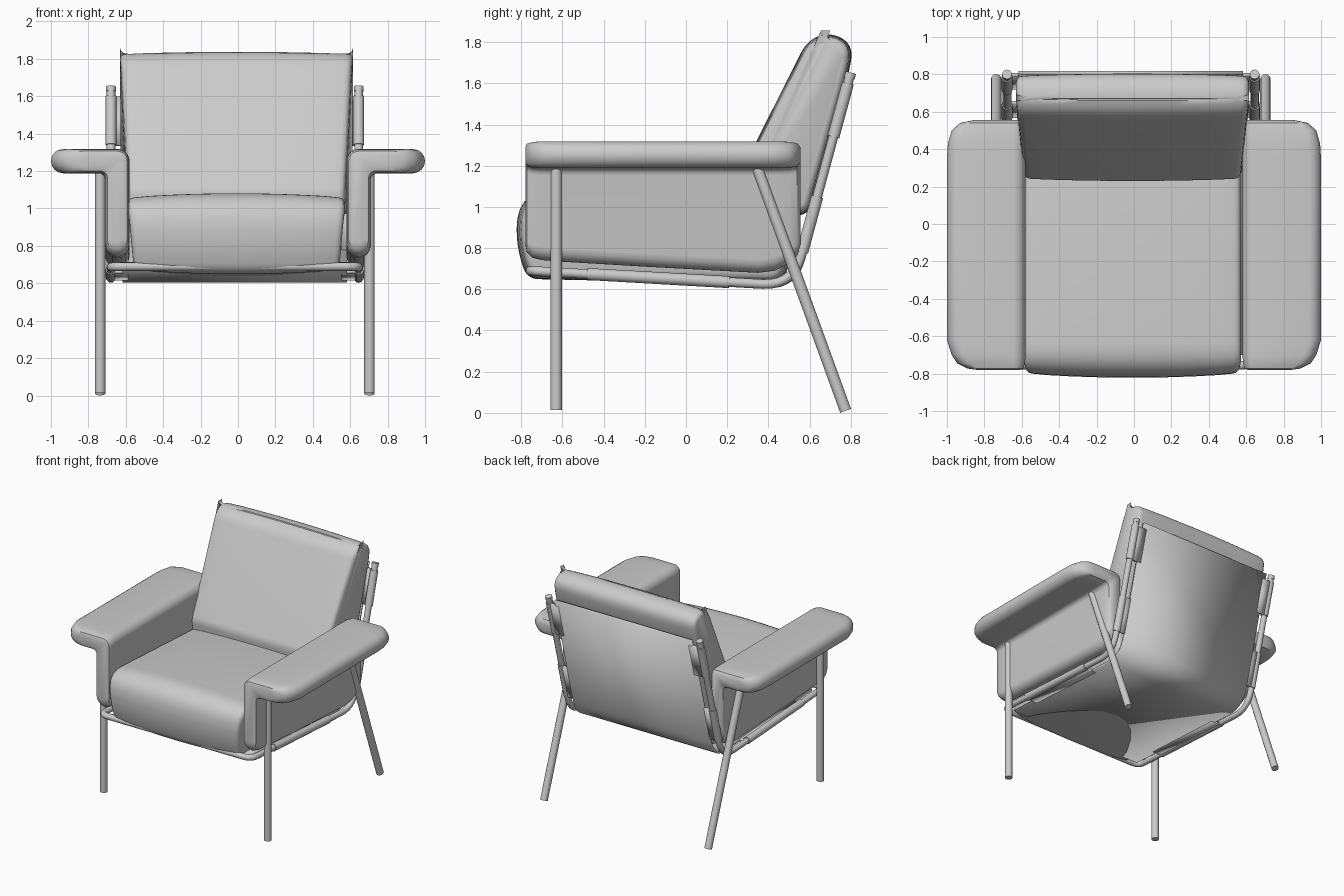
import bpy, math
from mathutils import Vector

if "Cube" in bpy.data.objects:
    bpy.data.objects.remove(bpy.data.objects["Cube"])

CX, HALF = -0.017, 0.662          # frame centre line and half width


def finish(ob, angle=40):
    bpy.ops.object.select_all(action='DESELECT')
    ob.select_set(True)
    bpy.context.view_layer.objects.active = ob
    bpy.ops.object.shade_smooth_by_angle(angle=math.radians(angle))


def mesh_object(name, verts, faces):
    me = bpy.data.meshes.new(name)
    me.from_pydata([tuple(v) for v in verts], [], faces)
    me.update()
    ob = bpy.data.objects.new(name, me)
    bpy.context.collection.objects.link(ob)
    return ob


def loft(name, rings):
    """Skin closed rings and cap both ends."""
    n = len(rings[0])
    verts = [v for r in rings for v in r]
    faces = [(i*n + j, i*n + (j+1) % n, (i+1)*n + (j+1) % n, (i+1)*n + j)
             for i in range(len(rings)-1) for j in range(n)]
    faces += [tuple(range(n))[::-1], tuple(range(len(verts)-n, len(verts)))]
    ob = mesh_object(name, verts, faces)
    finish(ob)
    return ob


def rounded(points, closed=False, steps=7):
    """points: (position, cut); each corner becomes a short curve."""
    out, n = [], len(points)
    for i, (p, cut) in enumerate(points):
        p = Vector(p)
        if cut == 0 or (not closed and i in (0, n-1)):
            out.append(p)
            continue
        a = p + (Vector(points[i-1][0]) - p).normalized() * cut
        b = p + (Vector(points[(i+1) % n][0]) - p).normalized() * cut
        for k in range(steps + 1):
            t = k / steps
            out.append(a*(1-t)**2 + p*2*t*(1-t) + b*t*t)
    return out


def tube(name, pts, radius):
    cu = bpy.data.curves.new(name, 'CURVE')
    cu.dimensions = '3D'
    cu.bevel_depth, cu.bevel_resolution, cu.use_fill_caps = radius, 4, True
    sp = cu.splines.new('POLY')
    sp.points.add(len(pts) - 1)
    for q, p in zip(sp.points, pts):
        q.co = (*p, 1)
    ob = bpy.data.objects.new(name, cu)
    bpy.context.collection.objects.link(ob)
    bpy.ops.object.select_all(action='DESELECT')
    ob.select_set(True)
    bpy.context.view_layer.objects.active = ob
    bpy.ops.object.convert(target='MESH')
    finish(bpy.context.object, 50)


def cushion(name, corners, width, crown):
    """Side profile (y, z) swept across x with rounded ends and a crown."""
    prof = rounded([((0, y, z), c) for y, z, c in corners], True)
    n = len(prof)
    normals = []
    for i in range(n):
        d = prof[(i+1) % n] - prof[i-1]
        normals.append(Vector((0, d.z, -d.y)).normalized())
    area = sum(prof[i].y*prof[(i+1) % n].z - prof[(i+1) % n].y*prof[i].z for i in range(n))
    sign = 1 if area > 0 else -1
    ends = [(1, -.032), (.99, -.014), (.97, -.004), (.94, 0)]
    mids = [(u/10, crown*(1-(u/10)**2)) for u in (8, 6, 4, 2, 0)]
    half = ends + mids
    rings = []
    for u, d in [(-u, d) for u, d in half] + half[-2::-1]:
        ring = []
        for p, nm in zip(prof, normals):
            q = p + nm * sign * d
            q.x = -0.008 + u * width(p.y, p.z)
            ring.append(q)
        rings.append(ring)
    loft(name, rings)


def arm(name, s):
    """Upside-down L section swept along y, shrinking at both ends."""
    stations = [  # y, radius, outer x, bottom z
        (-.78, .036, .84, .82), (-.773, .053, .89, .78), (-.745, .062, .945, .753),
        (-.70, .065, .975, .742), (-.62, .065, 1.0, .735), (-.2, .065, 1.0, .71),
        (.35, .065, 1.0, .68), (.43, .065, .995, .69), (.50, .063, .975, .725),
        (.54, .056, .93, .765), (.555, .038, .86, .81)]
    rings = []
    for y, r, xo, zb in stations:
        def arc(cx, cz, a0, a1, n=8):
            return [(cx + r*math.cos(math.radians(a0 + (a1-a0)*k/n)),
                     cz + r*math.sin(math.radians(a0 + (a1-a0)*k/n))) for k in range(n+1)]
        px, pz, f = .645, 1.253, .035
        sec = arc(px, zb + r, 180, 360)
        sec += [(px + r + f - f*math.cos(a*math.pi/8), pz - r - f + f*math.sin(a*math.pi/8))
                for a in range(5)]
        sec += arc(xo - r, pz, -90, 90)
        sec += arc(px, pz, 90, 180)
        rings.append([(s*x, y, z) for x, z in sec])
    if s > 0:
        rings.reverse()
    loft(name, rings)


def sheet(name, path, x0, x1):
    """Thin fabric strip following a (y, z) path."""
    verts = [(x, p.y, p.z) for p in path for x in (x0, x1)]
    ob = mesh_object(name, verts, [(2*i, 2*i+1, 2*i+3, 2*i+2) for i in range(len(path)-1)])
    m = ob.modifiers.new('thickness', 'SOLIDIFY')
    m.thickness, m.offset = .018, 0
    finish(ob)


def rail(y):
    return Vector((0, y, .69 - .057*(y + .76)))


def post(z):
    return Vector((0, .52 + .271*(z - .617), z))


# Cushions
cushion('seat_cushion',
        [(-.755, .672, .04), (-.80, .80, .09), (-.80, 1.068, .17), (.49, 1.0, .08), (.47, .645, .08)],
        lambda y, z: .55 + .03*min(1, max(0, (z - .68)/.35)), .022)
cushion('back_cushion',
        [(.25, .97, .03), (.24, 1.09, .03), (.605, 1.815, .08), (.70, 1.83, .04),
         (.80, 1.79, .07), (.785, 1.68, .04), (.585, .97, .05)],
        lambda y, z: .58 + .042*min(1, max(0, (y - .24)/.4)), .012)

for side, s in (('left', -1), ('right', 1)):
    arm(side + '_arm', s)
    # Legs
    lx = CX + s*.72
    tube(side + '_front_leg', [(lx, -.63, .015), (lx, -.63, 1.20)], .028)
    tube(side + '_back_leg', [(lx, .775, .01), (lx, .342, 1.20)], .028)
    # Fabric sleeves round the frame, with tabs joining them to the sling
    fx = CX + s*HALF
    off = Vector((fx, 0, 0))
    for part, a, b, out in (('upper_back', post(1.34), post(1.60), (0, .012, -.004)),
                            ('lower_back', post(.78), post(1.05), (0, .012, -.004)),
                            ('seat', rail(-.48), rail(.21), (0, 0, -.012))):
        tube(f'{side}_{part}_sleeve', [a + off, b + off], .029)
        sheet(f'{side}_{part}_tab', [a + Vector(out), b + Vector(out)], fx, CX + s*.57)
    # Post end caps
    tube(side + '_post_cap', [post(1.625) + off, post(1.652) + off], .026)

# One bent tube: post, rail, front bar, rail, post
L, R = CX - HALF, CX + HALF
t, v, f = post(1.65), post(.617), rail(-.755)
tube('frame', rounded([((L, t.y, t.z), 0), ((L, v.y, v.z), .15), ((L, f.y, f.z), .07),
                       ((R, f.y, f.z), .07), ((R, v.y, v.z), .15), ((R, t.y, t.z), 0)]), .023)

# Sling under the seat and behind the back
drop = Vector((0, 0, -.012))
sheet('sling', rounded([(rail(-.70) + drop, 0), (v + Vector((0, .012, -.012)), .15),
                        (post(1.64) + Vector((0, .012, 0)), 0)]), CX - .60, CX + .60)
